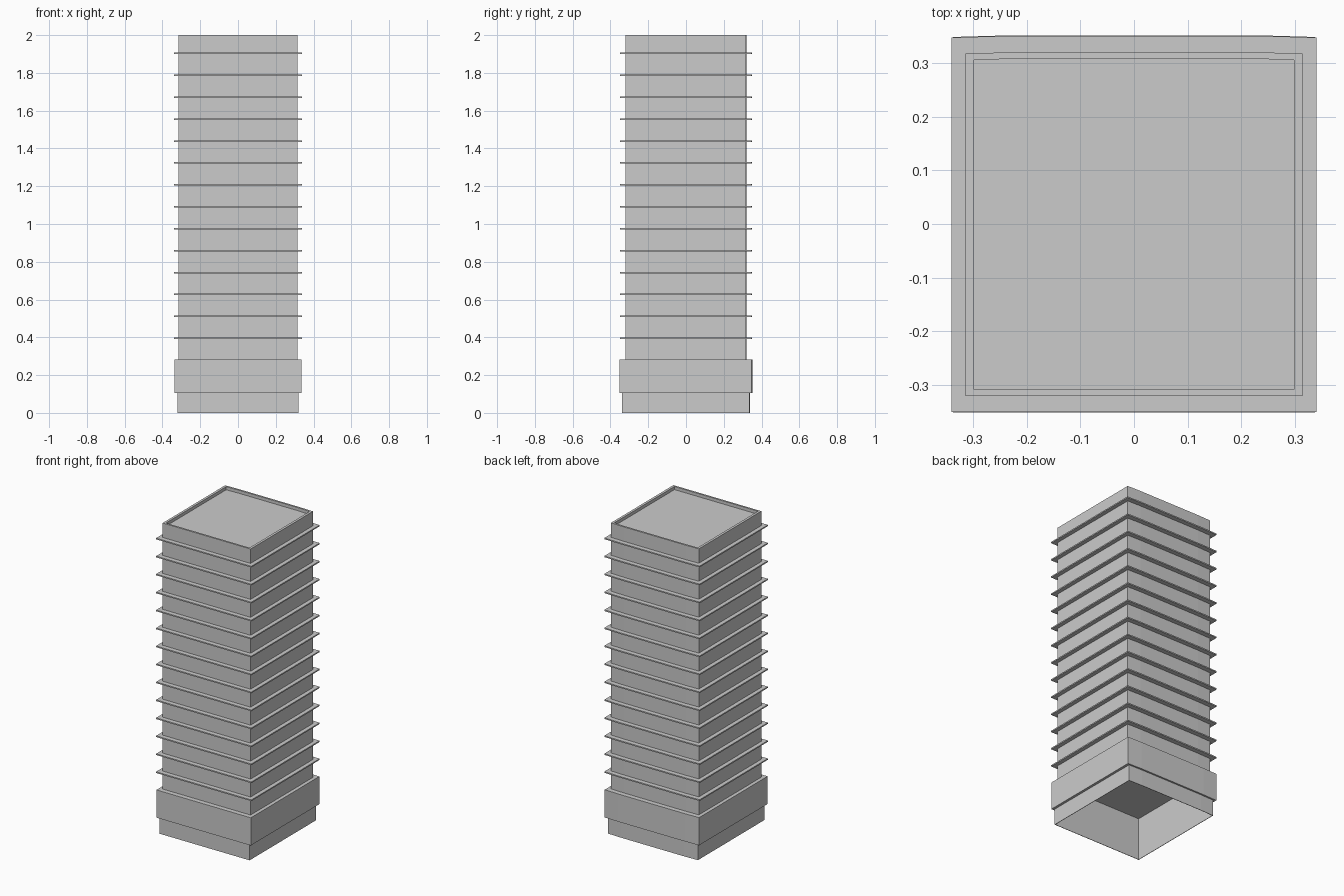
import bpy
import bmesh

if "Cube" in bpy.data.objects:
    bpy.data.objects.remove(bpy.data.objects["Cube"], do_unlink=True)

BOW = 0.003      # slight outward bow of the back wall
FLOORS = 14
FIRST_FLOOR, FLOOR_STEP, SLAB = 0.391, 0.116, 0.008

# Half width and half depth of each footprint
CAVITY = (0.318, 0.337)
BASE = (0.321, 0.340)
BAND = (0.337, 0.351)
SHAFT = (0.314, 0.320)
ROOF = (0.298, 0.308)
LEDGE = (0.340, 0.350)


def footprint(size):
    hx, hy = size
    return [(-hx, -hy), (hx, -hy), (hx, hy - BOW),
            (hx * 0.7, hy), (-hx * 0.7, hy), (-hx, hy - BOW)]


def loft(name, rings, cap_start=False, cap_end=False):
    """Join a series of (footprint size, height) rings into one shell."""
    bm = bmesh.new()
    loops = [[bm.verts.new((x, y, z)) for x, y in footprint(size)]
             for size, z in rings]
    for low, high in zip(loops, loops[1:]):
        count = len(low)
        for i in range(count):
            j = (i + 1) % count
            bm.faces.new((low[i], low[j], high[j], high[i]))
    if cap_start:
        bm.faces.new(loops[0][::-1])
    if cap_end:
        bm.faces.new(loops[-1])
    mesh = bpy.data.meshes.new(name)
    bm.to_mesh(mesh)
    bm.free()
    obj = bpy.data.objects.new(name, mesh)
    bpy.context.collection.objects.link(obj)
    return obj


# Hollow base, open underneath, with a ceiling inside
loft("base", [(CAVITY, 0.275), (CAVITY, 0), (BASE, 0), (BASE, 0.104)],
     cap_start=True)

# Overhanging band around the top of the base
loft("base_band", [(BASE, 0.104), (BAND, 0.104), (BAND, 0.283), (SHAFT, 0.283)],
     cap_end=True)

# Main shaft with a parapet and recessed roof
loft("tower_shaft", [(SHAFT, 0.283), (SHAFT, 2), (ROOF, 2), (ROOF, 1.98)],
     cap_end=True)

# Thin projecting ledge at every floor
for floor in range(FLOORS):
    z = FIRST_FLOOR + floor * FLOOR_STEP
    loft(f"floor_ledge_{floor + 1}", [(LEDGE, z), (LEDGE, z + SLAB)],
         cap_start=True, cap_end=True)
